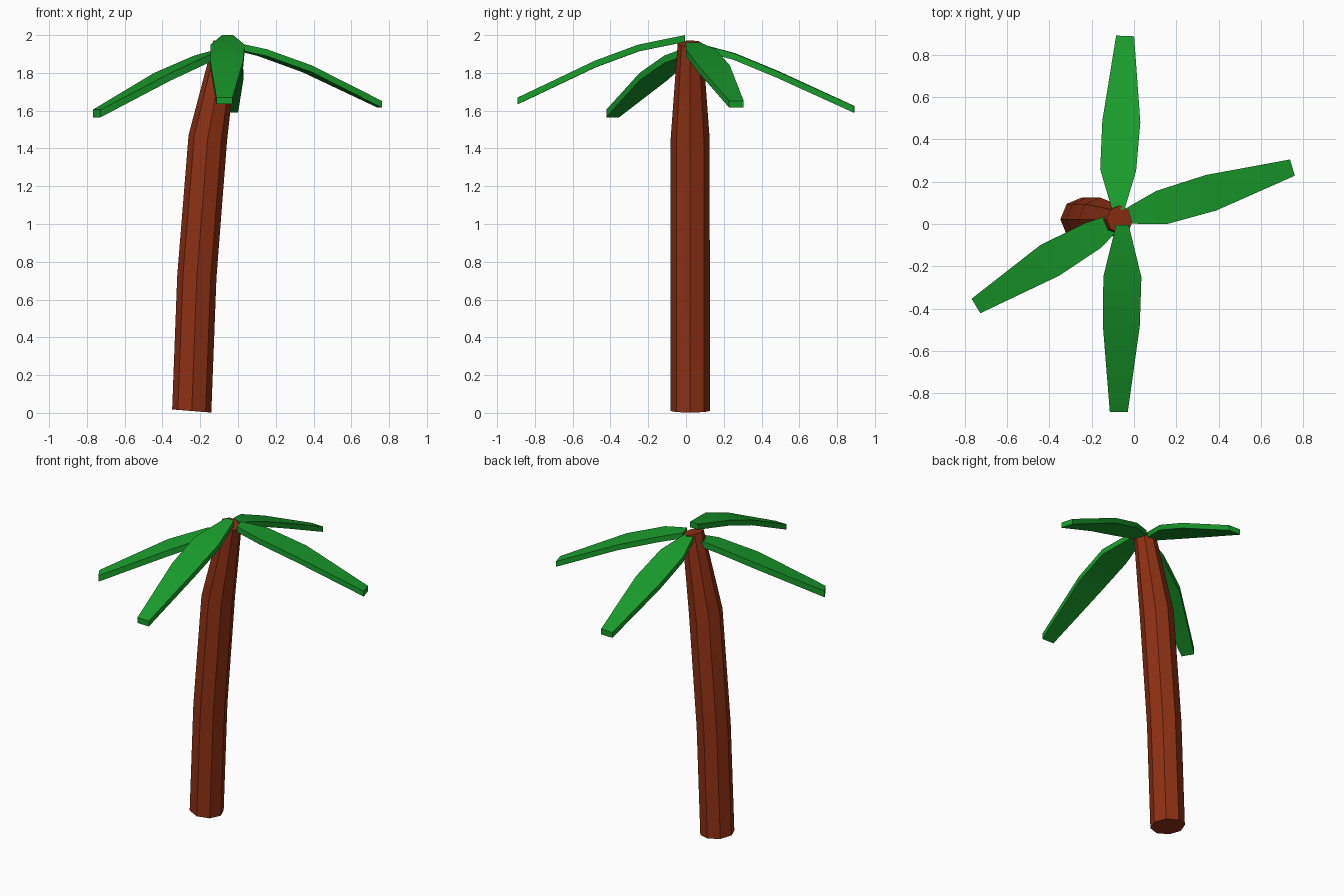
import bpy, bmesh, math
from mathutils import Vector

if "Cube" in bpy.data.objects:
    bpy.data.objects.remove(bpy.data.objects["Cube"])


def material(name, color):
    m = bpy.data.materials.new(name)
    m.diffuse_color = color
    m.use_nodes = True
    m.node_tree.nodes["Principled BSDF"].inputs["Base Color"].default_value = m.diffuse_color
    return m


def loft(name, rings, mat):
    """Skin a list of equal-sized vertex rings and cap both ends."""
    bm = bmesh.new()
    loops = [[bm.verts.new(p) for p in ring] for ring in rings]
    n = len(loops[0])
    for a, b in zip(loops, loops[1:]):
        for i in range(n):
            j = (i + 1) % n
            bm.faces.new((a[i], a[j], b[j], b[i]))
    bm.faces.new(loops[0][::-1])
    bm.faces.new(loops[-1])
    bmesh.ops.recalc_face_normals(bm, faces=bm.faces)
    mesh = bpy.data.meshes.new(name)
    bm.to_mesh(mesh)
    bm.free()
    ob = bpy.data.objects.new(name, mesh)
    bpy.context.collection.objects.link(ob)
    mesh.materials.append(mat)
    bpy.ops.object.select_all(action='DESELECT')
    ob.select_set(True)
    bpy.context.view_layer.objects.active = ob
    bpy.ops.object.shade_smooth_by_angle(angle=math.radians(40))
    return ob


bark = material("bark", (0.27, 0.03, 0.007, 1))
leaf = material("leaf_green", (0.01, 0.33, 0.025, 1))

# Leaning trunk: x, z, radius and tilt of each octagonal ring
SIDES = 8
trunk = []
for x, z, r, tilt in [(-0.245, 0.010, 0.104, 0.08), (-0.218, 0.72, 0.104, 0.06),
                      (-0.160, 1.455, 0.103, 0.15), (-0.066, 1.955, 0.066, 0.27)]:
    ring = []
    for i in range(SIDES):
        a = 2 * math.pi * i / SIDES
        u, v = r * math.cos(a), r * math.sin(a)
        ring.append((x + u * math.cos(tilt), 0.022 + v, z - u * math.sin(tilt)))
    trunk.append(ring)
loft("trunk", trunk, bark)


# Drooping frond: stations of (x, y, top z, width), constant thickness
def frond(name, stations, thick=0.036):
    heading = Vector(stations[-1][:2]) - Vector(stations[0][:2])
    side = Vector((-heading.y, heading.x, 0)).normalized()
    down = Vector((0, 0, -thick))
    rings = []
    for x, y, z, w in stations:
        c, s = Vector((x, y, z)), side * w / 2
        rings.append([c - s, c + s, c + s + down, c - s + down])
    loft(name, rings, leaf)


frond("front_frond", [(-0.055, -0.005, 2.0, 0.06), (-0.055, -0.25, 1.95, 0.18),
                      (-0.06, -0.48, 1.865, 0.175), (-0.072, -0.89, 1.67, 0.085)])
frond("back_frond", [(-0.075, 0.07, 1.955, 0.06), (-0.075, 0.255, 1.905, 0.17),
                     (-0.06, 0.485, 1.81, 0.18), (-0.042, 0.89, 1.625, 0.085)])
frond("right_frond", [(-0.02, 0.04, 1.96, 0.08), (0.13, 0.078, 1.925, 0.165),
                      (0.365, 0.148, 1.84, 0.175), (0.75, 0.267, 1.652, 0.08)])
frond("left_frond", [(-0.075, 0.02, 1.93, 0.07), (-0.195, -0.055, 1.892, 0.14),
                     (-0.40, -0.173, 1.80, 0.17), (-0.748, -0.388, 1.605, 0.08)], 0.04)
